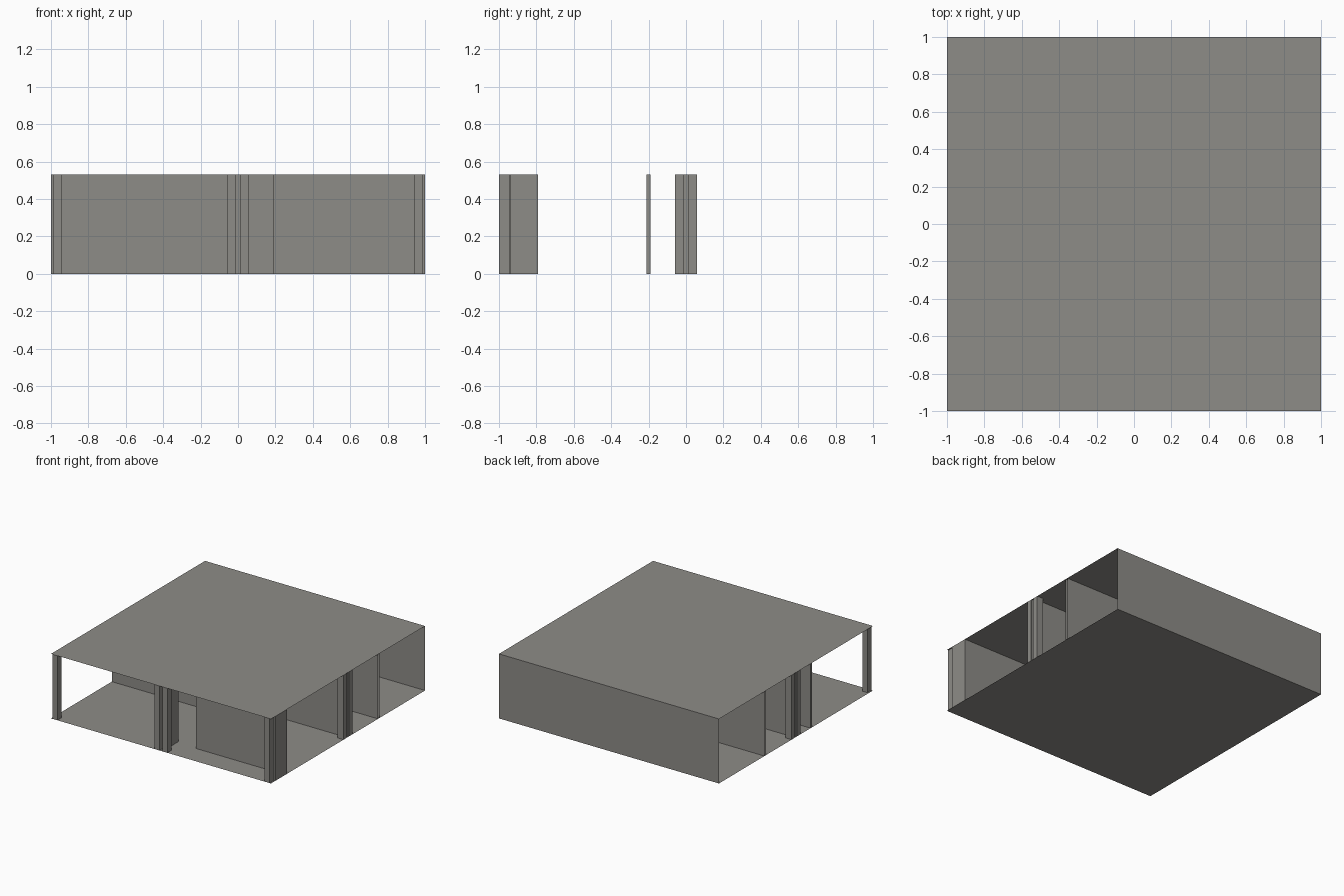
import bpy
import bmesh

cube = bpy.data.objects.get("Cube")
if cube:
    bpy.data.objects.remove(cube, do_unlink=True)

HEIGHT = 0.53
POST = 0.045      # post width
DEPTH = 0.055     # post depth
GAP = 0.0125      # half the joint between paired posts

grey = bpy.data.materials.new("warm_grey")
colour = (0.27, 0.262, 0.245, 1)
grey.diffuse_color = colour
grey.use_nodes = True
grey.node_tree.nodes["Principled BSDF"].inputs["Base Color"].default_value = colour


def finish(name, bm):
    mesh = bpy.data.meshes.new(name)
    bm.to_mesh(mesh)
    bm.free()
    mesh.materials.append(grey)
    obj = bpy.data.objects.new(name, mesh)
    bpy.context.collection.objects.link(obj)
    return obj


def sheet(name, corners):
    bm = bmesh.new()
    bm.faces.new([bm.verts.new(c) for c in corners])
    return finish(name, bm)


def block(name, x0, x1, y0, y1, open_ends=False):
    """Full-height box; open_ends leaves off the faces at both x ends."""
    bm = bmesh.new()
    bmesh.ops.create_cube(bm, size=1)
    for v in bm.verts:
        v.co.x = x1 if v.co.x > 0 else x0
        v.co.y = y1 if v.co.y > 0 else y0
        v.co.z = HEIGHT if v.co.z > 0 else 0
    bm.normal_update()
    if open_ends:
        ends = [f for f in bm.faces if abs(f.normal.x) > 0.9]
        bmesh.ops.delete(bm, geom=ends, context="FACES_ONLY")
    return finish(name, bm)


# Floor, ceiling and back wall
for name, z in (("floor", 0), ("ceiling", HEIGHT)):
    sheet(name, [(-1, -1, z), (1, -1, z), (1, 1, z), (-1, 1, z)])
sheet("back_wall", [(-1, 1, 0), (1, 1, 0), (1, 1, HEIGHT), (-1, 1, HEIGHT)])

# Inner walls running across the building
block("rear_partition", -1, 1, 0.39, 0.41, open_ends=True)
block("middle_partition", -0.99, 0.99, -GAP, GAP)
block("hall_partition", -1, 0.19, -0.21, -0.19)
block("front_partition", 0.19, 1, -0.815, -0.79)

# Short fins behind the front posts
block("centre_fin", -GAP, GAP, -0.95, -0.79)
block("corner_fin", 0.985, 1, -0.94, -0.815)

# Paired posts at the middle of the front and of both open sides
inner, outer = GAP, GAP + POST
for i, (a, b) in enumerate(((-outer, -inner), (inner, outer))):
    block(f"front_post_{i + 1}", a, b, -1, -1 + DEPTH)
    block(f"left_post_{i + 1}", 1 - DEPTH, 1, a, b)
    block(f"right_post_{i + 1}", -1, -1 + DEPTH, a, b)

# Front corner posts
block("left_corner_post", 1 - outer, 1 - inner, -1, -1 + DEPTH)
block("right_corner_post", -1 + inner, -1 + outer, -1, -1 + DEPTH)
